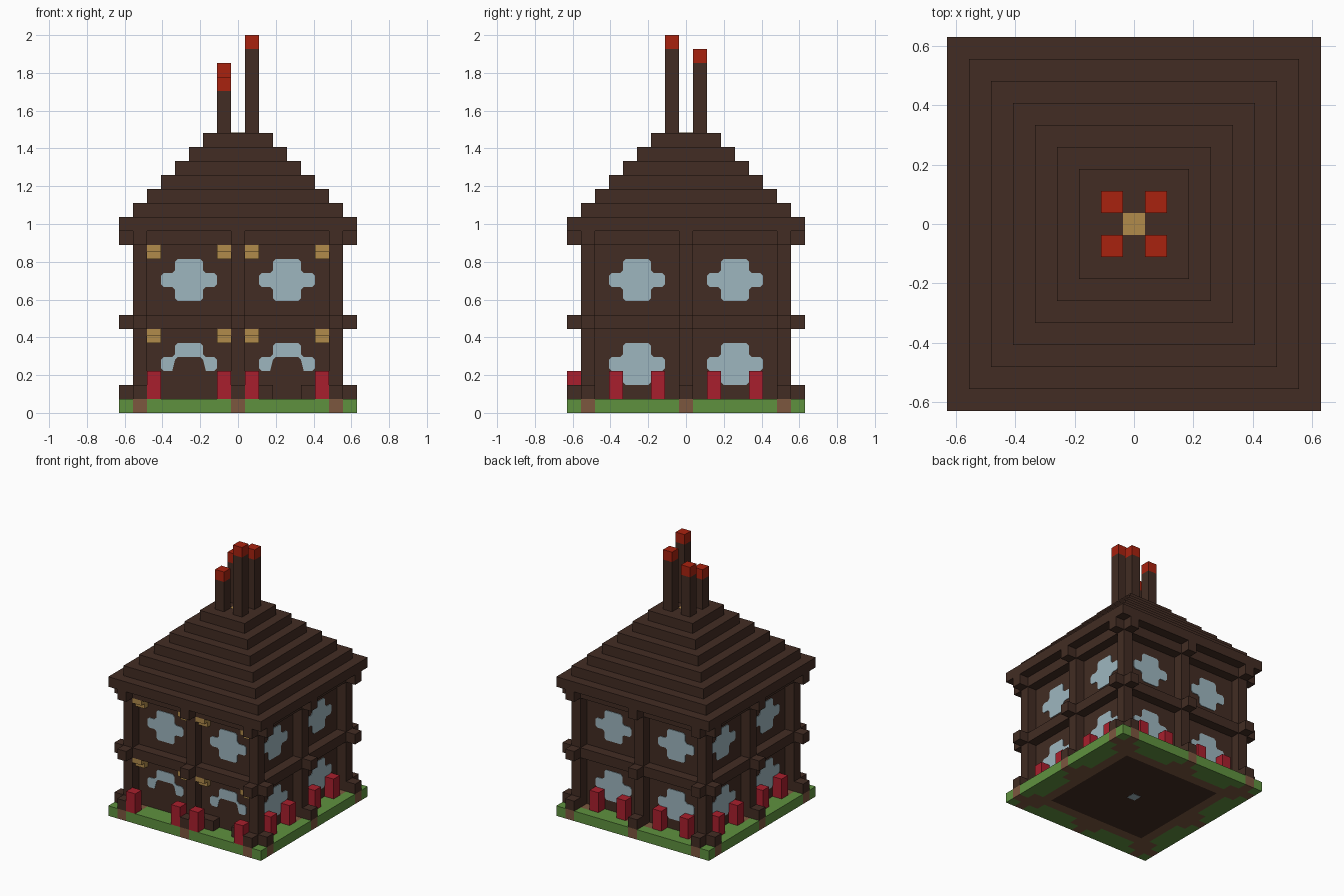
import bpy, bmesh
from math import pi
from mathutils import Matrix, Vector

if "Cube" in bpy.data.objects:
    bpy.data.objects.remove(bpy.data.objects["Cube"], do_unlink=True)

V = 2 / 27  # block size


def material(name, code):
    def linear(c):
        return c / 12.92 if c <= 0.04045 else ((c + 0.055) / 1.055) ** 2.4
    col = [linear(int(code[i:i + 2], 16) / 255) for i in (0, 2, 4)] + [1]
    m = bpy.data.materials.new(name)
    m.use_nodes = True
    m.diffuse_color = col
    m.node_tree.nodes["Principled BSDF"].inputs["Base Color"].default_value = col
    return m


wood = material("dark_wood", "422C23")
brick = material("chimney_red", "A9220F")
tan = material("tan_wood", "B18B4B")
petal = material("crimson", "A91F2D")
grass = material("grass_green", "5F913F")
earth = material("path_brown", "7C573F")
glass = material("pale_glass", "9EB6BF")


def finish(name, bm, *mats):
    bmesh.ops.recalc_face_normals(bm, faces=bm.faces)
    bm.transform(Matrix.Scale(V, 4))
    me = bpy.data.meshes.new(name)
    bm.to_mesh(me)
    bm.free()
    for m in mats:
        me.materials.append(m)
    ob = bpy.data.objects.new(name, me)
    bpy.context.collection.objects.link(ob)
    return ob


def add_box(bm, lo, hi, turn=0):
    lo, hi = Vector(lo), Vector(hi)
    mat = (Matrix.Rotation(turn * pi / 2, 4, "Z") @ Matrix.Translation((lo + hi) / 2)
           @ Matrix.Diagonal((*(hi - lo), 1)))
    bmesh.ops.create_cube(bm, size=1, matrix=mat)


def block(bm, col, row, z0, z1, turn=0):
    add_box(bm, (col - .5, row - .5, z0), (col + .5, row + .5, z1), turn)


def part(name, mat, boxes):
    bm = bmesh.new()
    for b in boxes:
        add_box(bm, *b)
    return finish(name, bm, mat)


# Ground slab: grass rim, earth under the posts, wooden floor in the middle
bm = bmesh.new()
bmesh.ops.create_grid(bm, x_segments=17, y_segments=17, size=8.5)
ext = bmesh.ops.extrude_face_region(bm, geom=bm.faces[:])
bmesh.ops.translate(bm, vec=(0, 0, 1), verts=[g for g in ext["geom"] if isinstance(g, bmesh.types.BMVert)])
for f in bm.faces:
    c = f.calc_center_median()
    x, y = (min(8, int(abs(v) + .5)) for v in c.xy)
    ring, along = max(x, y), min(x, y)
    if ring <= 5:
        f.material_index = 2
    elif ring == 8:
        f.material_index = 1 if along in (0, 7) else 0
    elif ring == 7:
        f.material_index = 0 if 2 <= along <= 5 else 1
    else:
        f.material_index = 1
finish("ground_slab", bm, grass, earth, wood)
part("floor_lamp", glass, [((-.45, -.45, -.02), (.45, .45, .05))])

# House body
part("walls", wood, [((-6.5, -6.5, 1), (6.5, 6.5, 13))])

# Posts, ring beams and beam ends
posts, beams = bmesh.new(), bmesh.new()
for turn in range(4):
    for col in (-7, 0):
        block(posts, col, -7, 1, 13, turn)
    for z in (6, 12):
        add_box(beams, (-7.5, -7.5, z), (7.5, -6.5, z + 1), turn)
    for z in (1, 6, 12):
        for col in (-7, 0, 7):
            block(beams, col, -8, z, z + 1, turn)
finish("posts", posts, wood)
finish("beams", beams, wood)

# Windows: cross shaped panes, arched over the front doors
shoulder = [(.8, 1.5), (1, 1.3), (1, .7), (1.2, .5), (1.8, .5), (2, .3)]
cross = shoulder + [(x, -z) for x, z in reversed(shoulder)]
arch = shoulder + [(2, -.3), (1.8, -.5), (1.2, -.5), (1, .3), (.8, .5)]
panes = bmesh.new()
for turn in range(4):
    for mid_z in (3.5, 9.5):
        for mid_x in (-3.5, 3.5):
            half = arch if turn == 0 and mid_z < 5 else cross
            outline = half + [(-x, z) for x, z in reversed(half)]
            verts = [panes.verts.new((mid_x + x, -6.48, mid_z + z)) for x, z in outline]
            face = panes.faces.new(verts)
            ext = bmesh.ops.extrude_face_region(panes, geom=[face])["geom"]
            moved = [g for g in ext if isinstance(g, bmesh.types.BMVert)]
            bmesh.ops.translate(panes, vec=(0, -.08, 0), verts=moved)
            bmesh.ops.rotate(panes, verts=verts + moved, cent=(0, 0, 0),
                             matrix=Matrix.Rotation(turn * pi / 2, 3, "Z"))
finish("window_panes", panes, glass)

# Flowers along every side, further out at the front
flowers = bmesh.new()
for turn in range(4):
    row, cols = (-8, (1, 6)) if turn == 0 else (-7, (2, 5))
    for col in cols:
        for side in (-1, 1):
            block(flowers, side * col, row, 1, 3, turn)
finish("flowers", flowers, petal)

# Stepped brackets under the front beams
brackets = []
for z in (5, 11):
    for col in (-6, -1, 1, 6):
        brackets.append(((col - .5, -7.5, z + .5), (col + .5, -6.5, z + 1)))
        brackets.append(((col - .5, -7, z), (col + .5, -6.5, z + .5)))
part("front_brackets", tan, brackets)

# Low steps beside one front door
part("door_steps", wood, [((.5, -7.5, 1), (2.5, -6.5, 2)), ((4.5, -7.5, 1), (6.5, -6.5, 2))])

# Stepped roof with a hearth cap at its peak
part("roof", wood, [((-8.5 + i, -8.5 + i, 13 + i), (8.5 - i, 8.5 - i, 14 + i)) for i in range(7)])
part("hearth_cap", tan, [((-.5, -.5, 19.5), (.5, .5, 20.03))])

# Four chimneys of different heights with red tips
stacks, tips = bmesh.new(), bmesh.new()
for x, y, top in ((-1, -1, 24), (-1, 1, 25), (1, 1, 26), (1, -1, 27)):
    block(stacks, x, y, 20, top - 1)
    block(tips, x, y, top - 1, top)
finish("chimney_stacks", stacks, wood)
finish("chimney_tips", tips, brick)
